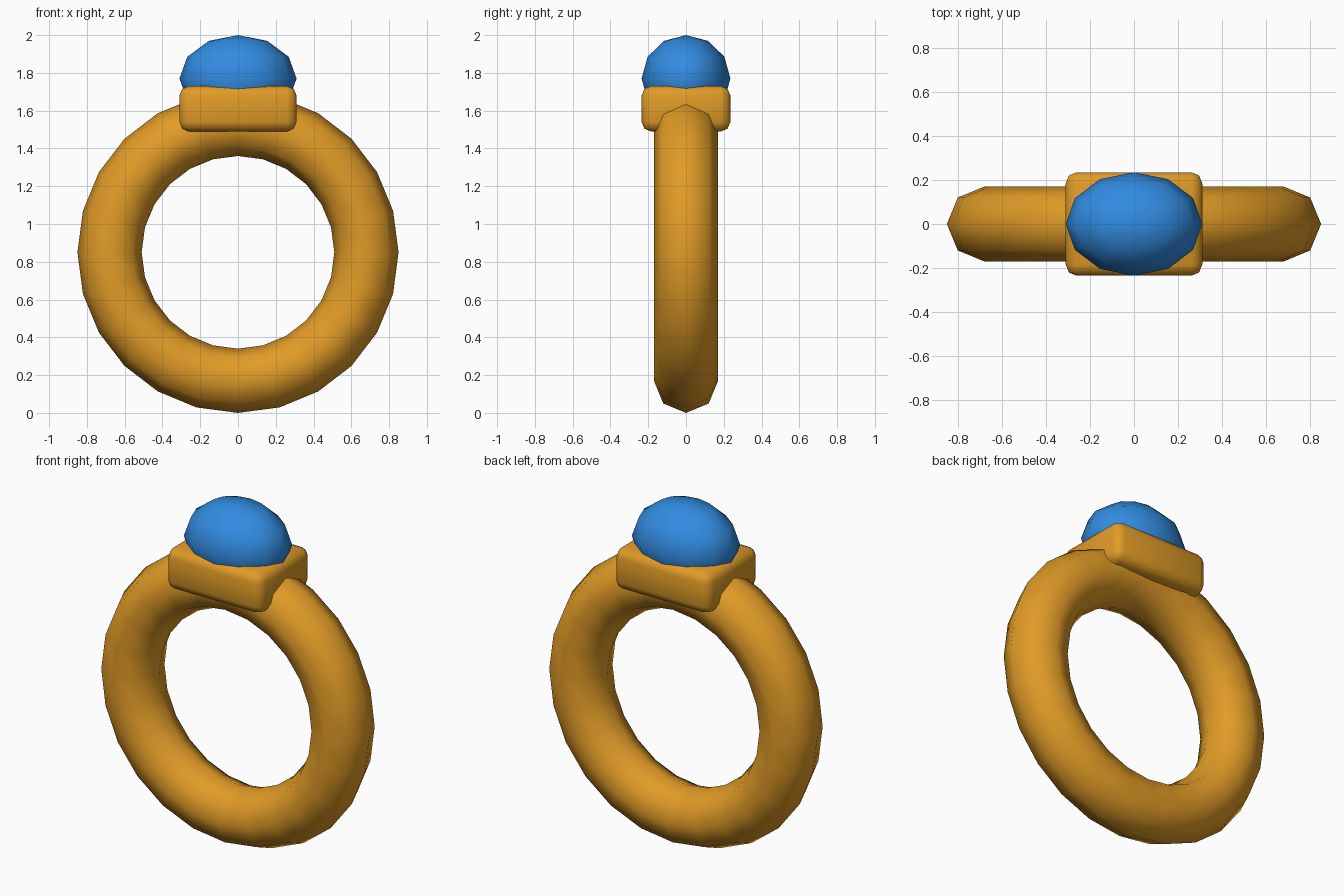
import bpy
import math

if "Cube" in bpy.data.objects:
    bpy.data.objects.remove(bpy.data.objects["Cube"])


def material(name, rgb):
    m = bpy.data.materials.new(name)
    m.diffuse_color = (*rgb, 1.0)
    m.use_nodes = True
    m.node_tree.nodes["Principled BSDF"].inputs["Base Color"].default_value = m.diffuse_color
    return m


gold = material("gold", (0.75, 0.33, 0.02))
blue = material("blue", (0.031, 0.26, 0.75))


def finish(name, mat):
    ob = bpy.context.object
    ob.name = name
    ob.data.materials.append(mat)
    bpy.ops.object.shade_smooth()
    return ob


# Band: upright torus standing on the ground
bpy.ops.mesh.primitive_torus_add(
    major_segments=24, minor_segments=8, major_radius=0.68, minor_radius=0.17,
    location=(0, 0, 0.85), rotation=(math.pi / 2, 0, 0))
finish("band", gold)

# Setting: rounded block on top of the band
bpy.ops.mesh.primitive_cube_add(size=1, location=(0, 0, 1.61))
setting = bpy.context.object
setting.scale = (0.62, 0.47, 0.24)
bpy.ops.object.transform_apply(location=False, rotation=False, scale=True)
finish("setting", gold)
bevel = setting.modifiers.new("rounded_edges", 'BEVEL')
bevel.width = 0.05
bevel.segments = 2
bevel.limit_method = 'NONE'

# Gem: oval stone sunk into the setting
bpy.ops.mesh.primitive_uv_sphere_add(
    segments=12, ring_count=6, radius=1, location=(0, 0, 1.77))
bpy.context.object.scale = (0.31, 0.235, 0.23)
bpy.ops.object.transform_apply(location=False, rotation=False, scale=True)
finish("gem", blue)
